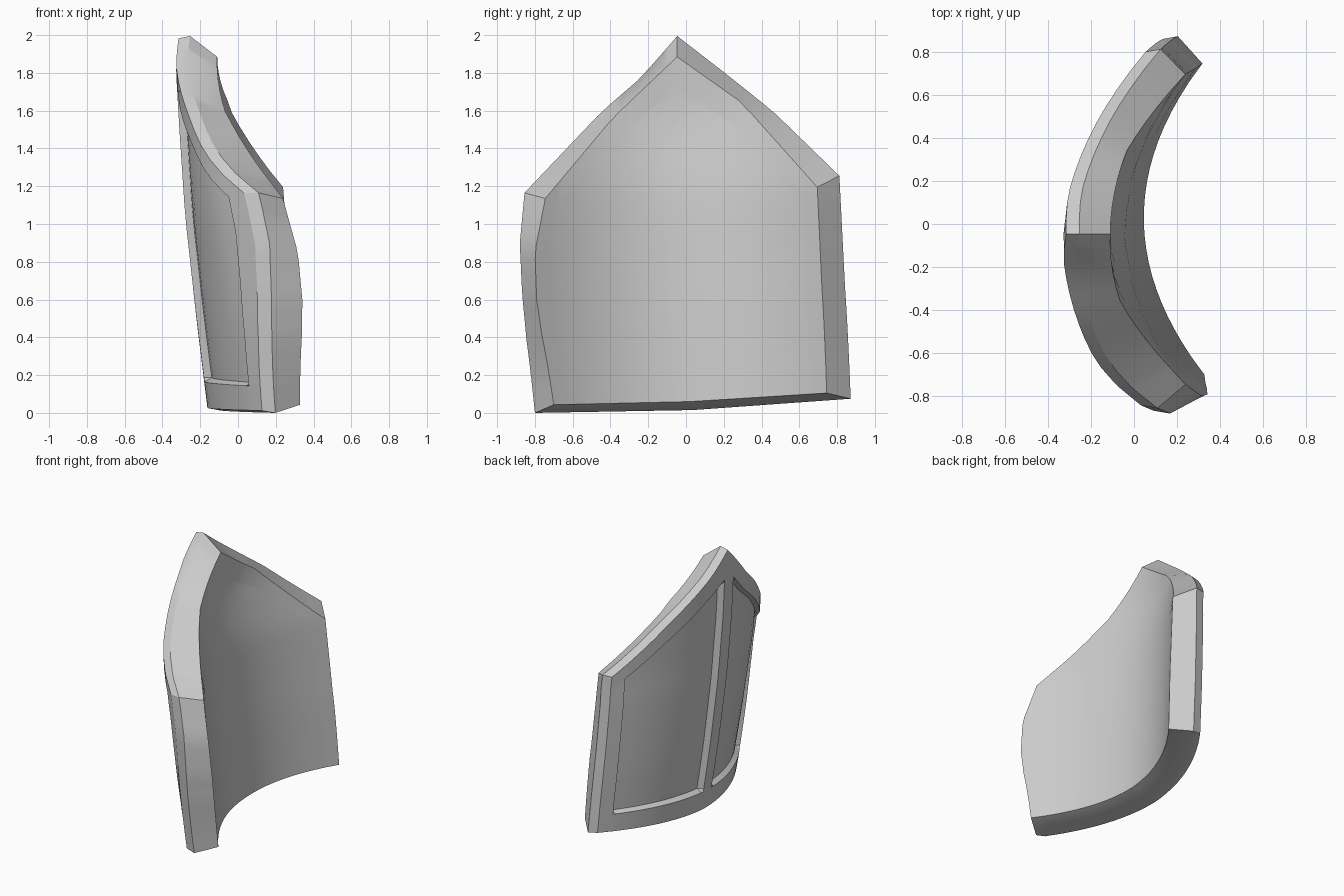
import bpy, bmesh, math

if "Cube" in bpy.data.objects:
    bpy.data.objects.remove(bpy.data.objects["Cube"])


def interp(t, pts):
    """Piecewise-linear lookup in a list of (t, value)."""
    if t <= pts[0][0]:
        return pts[0][1]
    for (a, p), (b, q) in zip(pts, pts[1:]):
        if t <= b:
            return p + (q - p) * (t - a) / (b - a)
    return pts[-1][1]


# Outlines seen from the side: left edge, right edge, bottom, top
OUTER = dict(
    left=[(0, -.80), (.3, -.845), (.55, -.868), (.77, -.88), (1, -.855)],
    right=[(0, .872), (1, .812)],
    bottom=[(0, .005), (.5, .02), (1, .08)],
    top=[(0, 1.17), (.245, 1.6), (.37, 1.78), (.485, 2.0), (.64, 1.8), (.79, 1.6), (1, 1.26)])
INNER = dict(
    left=[(0, -.70), (.3, -.765), (.5, -.79), (.74, -.80), (1, -.745)],
    right=[(0, .745), (1, .695)],
    bottom=[(0, .048), (.5, .065), (1, .11)],
    top=[(0, 1.14), (.245, 1.56), (.36, 1.72), (.485, 1.89), (.72, 1.65), (1, 1.2)])


def plan(o, u, v):
    """Grid position (u, v) to (y, z) inside an outline."""
    l, r = interp(v, o['left']), interp(v, o['right'])
    bot = interp(u, o['bottom'])
    h = interp(u, o['top']) - bot
    k = min(1, v * 2)
    return l + (r - l) * u, bot + v * (1.5 + (h - 1.5) * k)


def outer_x(y, z):
    mid = interp(z, [(0, -.158), (.5, -.22), (1.05, -.28), (1.5, -.31), (1.85, -.33), (2, -.315)])
    c = max(-.1, .03 - .11 * z)
    extra = 1.2 * max(0, -y - .58) ** 2 * min(1, z / 1.1)
    return mid + .43 * (y - c) ** 2 + extra


def inner_x(y, z):
    mid = interp(z, [(0, .05), (.6, .01), (1.2, -.04), (1.6, -.115), (1.9, -.11)])
    return mid + .53 * (y - .03 + .05 * z) ** 2


# Recessed panels, as ranges on the (u, v) grid
U_PANELS = [(.05, .455), (.515, .95)]
V_PANEL = (.09, .915)
WALL = .013
DEPTH = .04


def spread(a, b, n):
    return [a + (b - a) * i / n for i in range(n + 1)]


us = [0]
for a, b in U_PANELS:
    us += [a] + spread(a + WALL, b - WALL, 9) + [b]
    us += [.485] if b < .5 else [1]
vs = [0, V_PANEL[0]] + spread(V_PANEL[0] + WALL, V_PANEL[1] - WALL, 12) + [V_PANEL[1], 1]


def recess(u, v):
    e = 1e-6
    inside = any(a + e < u < b - e for a, b in U_PANELS)
    return DEPTH if inside and V_PANEL[0] + e < v < V_PANEL[1] - e else 0


def outer_point(u, v):
    y, z = plan(OUTER, u, v)
    y, z = y * .985, 1 + (z - 1) * .988
    return outer_x(y, z) + recess(u, v), y, z


def middle_point(u, v):
    y, z = plan(OUTER, u, v)
    return outer_x(y, z) + .06, y, z


def inner_point(u, v):
    y, z = plan(INNER, u, v)
    return inner_x(y, z), y, z


bm = bmesh.new()
nu, nv = len(us), len(vs)
rim = ([(i, 0) for i in range(nu)] + [(nu - 1, j) for j in range(1, nv)]
       + [(i, nv - 1) for i in range(nu - 2, -1, -1)] + [(0, j) for j in range(nv - 2, 0, -1)])


def sheet(point):
    g = {(i, j): bm.verts.new(point(u, v)) for i, u in enumerate(us) for j, v in enumerate(vs)}
    for i in range(nu - 1):
        for j in range(nv - 1):
            bm.faces.new([g[i, j], g[i + 1, j], g[i + 1, j + 1], g[i, j + 1]])
    return [g[k] for k in rim]


# Convex face with panels, concave back, and the bevelled rim between them
front = sheet(outer_point)
back = sheet(inner_point)
middle = [bm.verts.new(middle_point(us[i], vs[j])) for i, j in rim]
n = len(rim)
for ring_a, ring_b in ((front, middle), (middle, back)):
    for k in range(n):
        m = (k + 1) % n
        bm.faces.new([ring_a[k], ring_a[m], ring_b[m], ring_b[k]])

low = min(v.co.z for v in bm.verts)
for v in bm.verts:
    v.co.z -= low
bmesh.ops.recalc_face_normals(bm, faces=bm.faces)
mesh = bpy.data.meshes.new("curved_armor_plate")
bm.to_mesh(mesh)
bm.free()
plate = bpy.data.objects.new("curved_armor_plate", mesh)
bpy.context.collection.objects.link(plate)
bpy.context.view_layer.objects.active = plate
plate.select_set(True)
bpy.ops.object.shade_smooth_by_angle(angle=math.radians(30))
